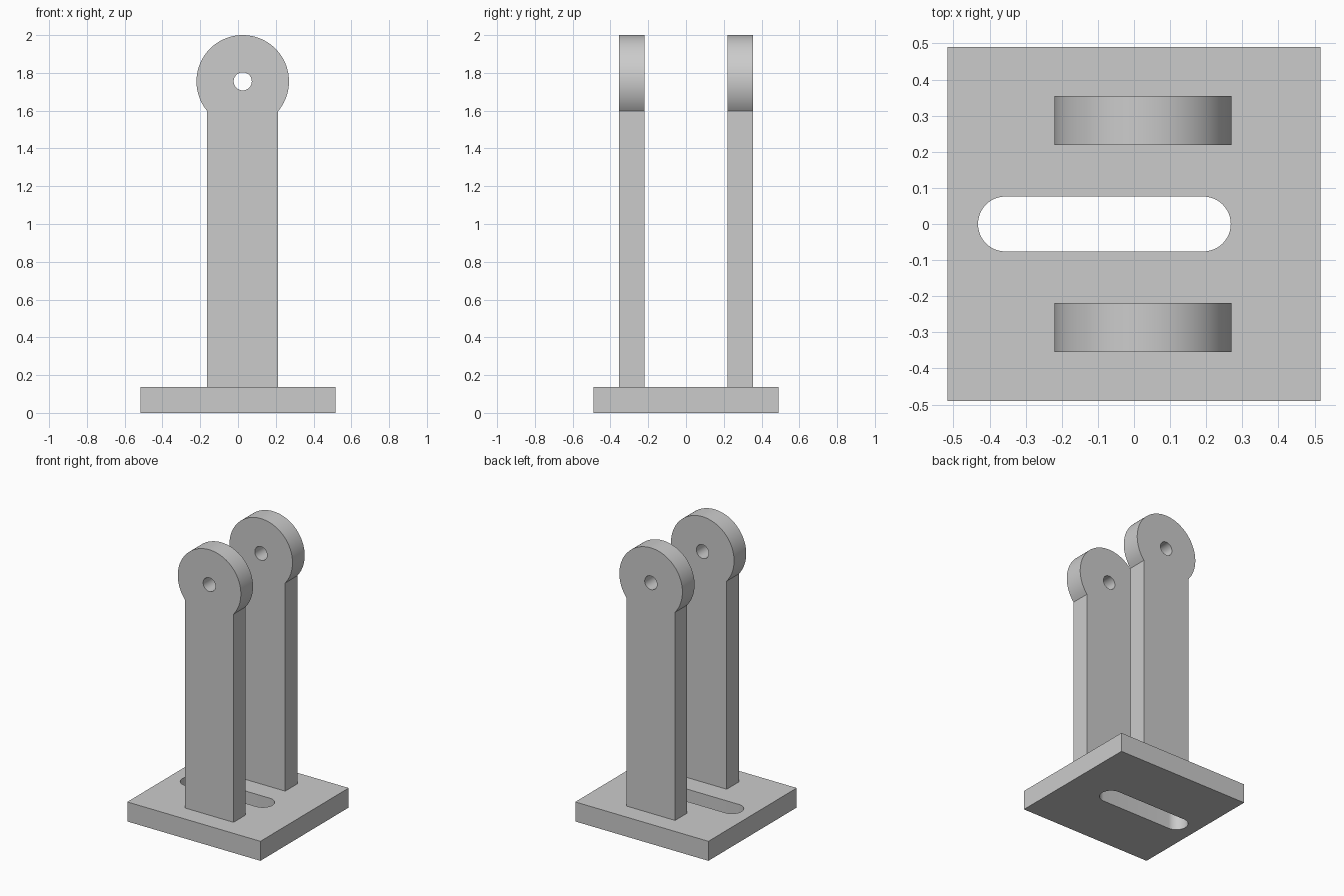
import bpy
import bmesh
from math import asin, cos, sin, pi, radians
from mathutils import Matrix

cube = bpy.data.objects.get("Cube")
if cube:
    bpy.data.objects.remove(cube, do_unlink=True)

grey = bpy.data.materials.new("light grey")
grey.use_nodes = True
colour = (0.6, 0.6, 0.6, 1)
grey.diffuse_color = colour
grey.node_tree.nodes["Principled BSDF"].inputs["Base Color"].default_value = colour


def arc(cx, cy, radius, start, end, steps):
    """Points along an arc, both ends included."""
    angles = [start + (end - start) * i / steps for i in range(steps + 1)]
    return [(cx + radius * cos(a), cy + radius * sin(a)) for a in angles]


def extrude_profile(name, loops, depth, matrix):
    """Fill an outline with holes, extrude it along local z, then place it."""
    bm = bmesh.new()
    for loop in loops:
        verts = [bm.verts.new((x, y, 0)) for x, y in loop]
        for a, b in zip(verts, verts[1:] + verts[:1]):
            bm.edges.new((a, b))
    bmesh.ops.triangle_fill(bm, edges=bm.edges[:], use_beauty=True, use_dissolve=False)
    result = bmesh.ops.extrude_face_region(bm, geom=bm.faces[:], use_keep_orig=True)
    top = [g for g in result["geom"] if isinstance(g, bmesh.types.BMVert)]
    bmesh.ops.translate(bm, verts=top, vec=(0, 0, depth))
    bmesh.ops.transform(bm, matrix=matrix, verts=bm.verts[:])
    bmesh.ops.recalc_face_normals(bm, faces=bm.faces[:])
    mesh = bpy.data.meshes.new(name)
    bm.to_mesh(mesh)
    bm.free()
    mesh.materials.append(grey)
    obj = bpy.data.objects.new(name, mesh)
    bpy.context.collection.objects.link(obj)
    bpy.ops.object.select_all(action="DESELECT")
    obj.select_set(True)
    bpy.context.view_layer.objects.active = obj
    bpy.ops.object.shade_smooth_by_angle(angle=radians(30))
    return obj


# Base plate with a rounded slot
PLATE_X, PLATE_Y, PLATE_H = 0.517, 0.49, 0.137
SLOT_R = 0.076
plate = [(-PLATE_X, -PLATE_Y), (PLATE_X, -PLATE_Y), (PLATE_X, PLATE_Y), (-PLATE_X, PLATE_Y)]
slot = (arc(0.268 - SLOT_R, 0, SLOT_R, -pi / 2, pi / 2, 24)
        + arc(-0.432 + SLOT_R, 0, SLOT_R, pi / 2, 3 * pi / 2, 24))
extrude_profile("base_plate", [plate, slot], PLATE_H, Matrix())

# Upright arms, each with a round drilled head
CX, HEAD_R, HALF_W, THICK = 0.025, 0.245, 0.188, 0.135
head_z = 2 - HEAD_R
dip = asin((HEAD_R ** 2 - HALF_W ** 2) ** 0.5 / HEAD_R)
outline = [(CX - HALF_W, PLATE_H), (CX + HALF_W, PLATE_H)]
outline += arc(CX, head_z, HEAD_R, -dip, pi + dip, 64)
pin_hole = arc(CX, head_z, 0.048, 0, 2 * pi, 40)[:-1]
upright = Matrix.Rotation(pi / 2, 4, "X")
for name, back_y in (("front_arm", -0.219), ("back_arm", 0.354)):
    extrude_profile(name, [outline, pin_hole], THICK,
                    Matrix.Translation((0, back_y, 0)) @ upright)
